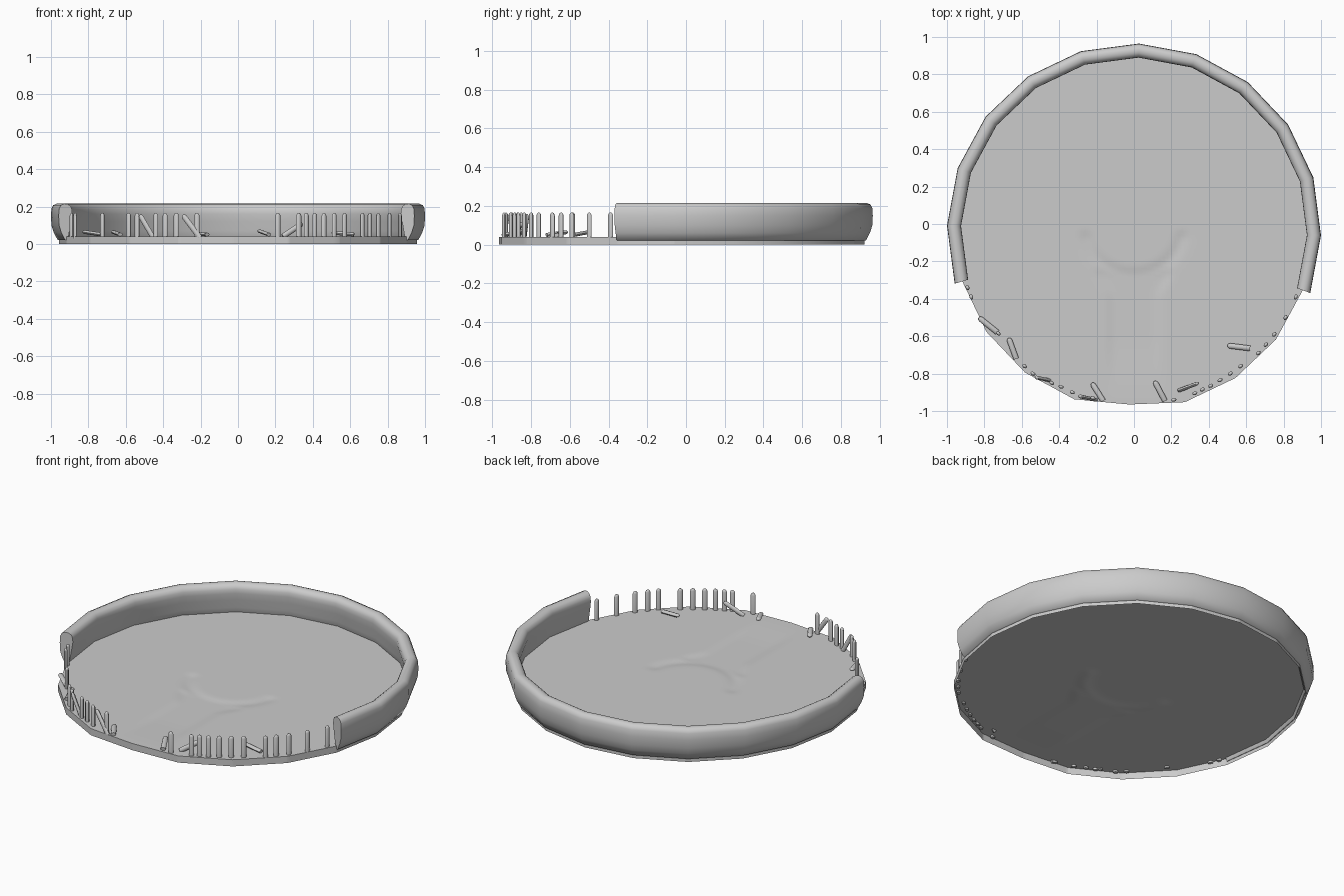
import bpy, bmesh, math
from mathutils import Vector, Matrix

if "Cube" in bpy.data.objects:
    bpy.data.objects.remove(bpy.data.objects["Cube"])

CY = -0.035                      # centre of the round plan
SIDES, START = 20, 88.5          # 20-sided plan, first corner angle


def corner(k, r, z):
    a = math.radians(START - 18 * k)
    return Vector((r * math.cos(a), CY + r * math.sin(a), z))


def make(name, bm, smooth, recalc=True):
    if recalc:
        bmesh.ops.recalc_face_normals(bm, faces=bm.faces)
    me = bpy.data.meshes.new(name)
    bm.to_mesh(me)
    bm.free()
    ob = bpy.data.objects.new(name, me)
    bpy.context.collection.objects.link(ob)
    bpy.ops.object.select_all(action='DESELECT')
    ob.select_set(True)
    bpy.context.view_layer.objects.active = ob
    bpy.ops.object.shade_smooth_by_angle(angle=math.radians(smooth))
    return ob


def step(a, b, v):
    t = max(0.0, min(1.0, (v - a) / (b - a)))
    return t * t * (3 - 2 * t)


def worn(x, y):
    # shallow path from the entrance, forking into a crescent
    d = math.hypot(x, y + 0.01) - 0.262
    ring = math.exp(-(d / 0.03) ** 2) * (1 - step(-0.08, -0.02, y))
    half = 0.13 + 0.07 * step(-0.4, -0.24, y)
    path = (1 - step(half - 0.03, half + 0.03, abs(x))) * step(-0.03, 0.0, d)
    path *= (1 - step(-0.28, -0.2, y)) * step(-0.93, -0.6, y)
    return max(ring, path)


# ground disc: top and skirt, open underneath, front corner flattened
bm = bmesh.new()
low, top = [], []
for k in range(SIDES):
    p = corner(k, 0.957, 0)
    p.y = max(p.y, -0.965)
    low.append(bm.verts.new(p))
    top.append(bm.verts.new(p + Vector((0, 0, 0.04))))
bm.faces.new(top[::-1])
for k in range(SIDES):
    j = (k + 1) % SIDES
    bm.faces.new((low[j], low[k], top[k], top[j]))
# slice it into a grid where the path runs, then press the path in
for axis, lo, hi, n in ((0, -0.34, 0.34, 34), (1, -0.94, 0.0, 47)):
    for i in range(n + 1):
        co, nrm = Vector((0, 0, 0)), Vector((0, 0, 0))
        co[axis] = lo + (hi - lo) * i / n
        nrm[axis] = 1
        bmesh.ops.bisect_plane(bm, geom=bm.verts[:] + bm.edges[:] + bm.faces[:],
                               plane_co=co, plane_no=nrm, dist=1e-5)
for v in bm.verts:
    if v.co.z > 0.039:
        v.co.z -= 0.006 * worn(v.co.x, v.co.y)
make("ground_disc", bm, 40, recalc=False)

# earth wall swept round the back, open at the front
profile = [(0.953, 0.02), (0.965, 0.022), (0.985, 0.06), (0.998, 0.1), (1.0, 0.15),
           (0.998, 0.188), (0.988, 0.207), (0.97, 0.215), (0.95, 0.213), (0.934, 0.203),
           (0.926, 0.185), (0.925, 0.16), (0.931, 0.12), (0.94, 0.07), (0.947, 0.03)]
bm = bmesh.new()
rings = [[bm.verts.new(corner(k, r, z)) for r, z in profile] for k in range(-6, 7)]
n = len(profile)
for a, b in zip(rings, rings[1:]):
    for i in range(n):
        j = (i + 1) % n
        bm.faces.new((a[i], a[j], b[j], b[i]))
bm.faces.new(rings[0])
bm.faces.new(rings[-1])
make("earth_wall", bm, 55)


# fence pickets: little flattened rods with rounded tops
def picket(bm, a, b, r=0.0145, flat=0.7):
    a, b = Vector(a), Vector(b)
    d = (b - a).normalized()
    L = (b - a).length
    out = Vector((a.x, a.y - CY, 0)).normalized()      # thin side faces outwards
    if abs(d.z) < 0.5:
        out = Vector((0, 0, 1))                        # fallen ones lie flat
    side = out.cross(d).normalized()
    thin = d.cross(side)
    prev = None
    for z, s in ((0, 1), (L - 0.014, 1), (L - 0.005, 0.75), (L, 0.3)):
        ring = [bm.verts.new(a + d * z + side * (r * s * math.cos(t * math.pi / 4))
                             + thin * (r * flat * s * math.sin(t * math.pi / 4)))
                for t in range(8)]
        if prev:
            for i in range(8):
                j = (i + 1) % 8
                bm.faces.new((prev[i], prev[j], ring[j], ring[i]))
        else:
            bm.faces.new(ring)
        prev = ring
    bm.faces.new(prev)


standing = {
    "left_pickets": [(-0.89, -0.34), (-0.87, -0.39), (-0.725, -0.585), (-0.585, -0.76),
                     (-0.54, -0.80), (-0.44, -0.85), (-0.39, -0.87), (-0.33, -0.9),
                     (-0.22, -0.93)],
    "right_pickets": [(0.213, -0.94), (0.325, -0.905), (0.365, -0.885), (0.41, -0.865),
                      (0.46, -0.835), (0.515, -0.8), (0.57, -0.76), (0.665, -0.69),
                      (0.705, -0.645), (0.75, -0.59), (0.81, -0.5), (0.865, -0.39)],
}
for name, spots in standing.items():
    bm = bmesh.new()
    for x, y in spots:
        picket(bm, (x, y, 0.03), (x, y, 0.165))
    make(name, bm, 50)

# leaning and fallen pickets
loose = [((-0.73, -0.58, 0.05), (-0.83, -0.50, 0.065)), ((-0.63, -0.72, 0.05), (-0.67, -0.61, 0.065)),
         ((-0.455, -0.835, 0.035), (-0.525, -0.82, 0.155)), ((-0.205, -0.94, 0.035), (-0.295, -0.92, 0.155)),
         ((-0.165, -0.945, 0.05), (-0.225, -0.85, 0.055)), ((0.165, -0.945, 0.05), (0.11, -0.84, 0.07)),
         ((0.24, -0.89, 0.04), (0.345, -0.85, 0.11)), ((0.62, -0.665, 0.05), (0.50, -0.65, 0.06))]
bm = bmesh.new()
for a, b in loose:
    picket(bm, a, b)
make("broken_pickets", bm, 50)
